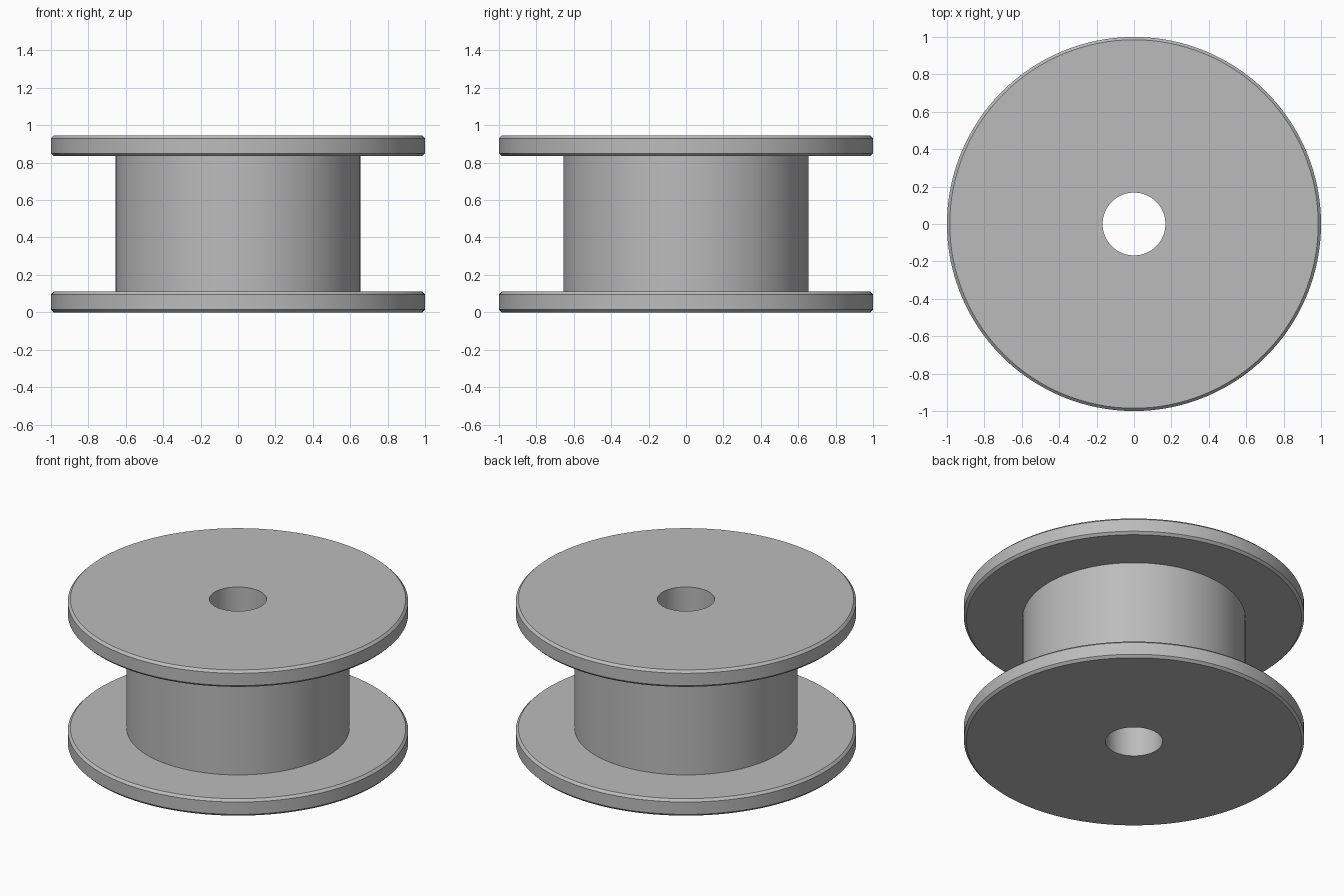
import bpy
import math
from math import cos, sin, tau

cube = bpy.data.objects.get("Cube")
if cube:
    bpy.data.objects.remove(cube, do_unlink=True)

SEGMENTS = 128
HEIGHT = 0.945
FLANGE = 0.11       # flange thickness
BEVEL = 0.015       # chamfer on the flange rims
RIM, CORE, BORE = 1.0, 0.655, 0.168

grey = bpy.data.materials.new("plain grey")
grey.use_nodes = True
colour = (0.5, 0.5, 0.5, 1)
grey.diffuse_color = colour
grey.node_tree.nodes["Principled BSDF"].inputs["Base Color"].default_value = colour


def lathe(name, profile):
    """Spin a closed (radius, height) profile about the z axis."""
    n = len(profile)
    verts = [(r * cos(tau * s / SEGMENTS), r * sin(tau * s / SEGMENTS), z)
             for s in range(SEGMENTS) for r, z in profile]
    faces = []
    for s in range(SEGMENTS):
        a, b = s * n, (s + 1) % SEGMENTS * n
        for i in range(n):
            j = (i + 1) % n
            faces.append((a + i, b + i, b + j, a + j))
    mesh = bpy.data.meshes.new(name)
    mesh.from_pydata(verts, [], faces)
    mesh.materials.append(grey)
    obj = bpy.data.objects.new(name, mesh)
    bpy.context.collection.objects.link(obj)
    bpy.ops.object.select_all(action='DESELECT')
    obj.select_set(True)
    bpy.context.view_layer.objects.active = obj
    bpy.ops.object.shade_smooth_by_angle(angle=math.radians(30))
    return obj


# Lower half: bore edge, chamfered flange, foot of the core
lower = [(BORE, 0), (RIM - BEVEL, 0), (RIM, BEVEL), (RIM, FLANGE - BEVEL),
         (RIM - BEVEL, FLANGE), (CORE, FLANGE)]
# Upper half mirrors the lower one
upper = [(r, HEIGHT - z) for r, z in reversed(lower)]

# Flanges, core and through bore form one continuous surface
lathe("spool", lower + upper)
